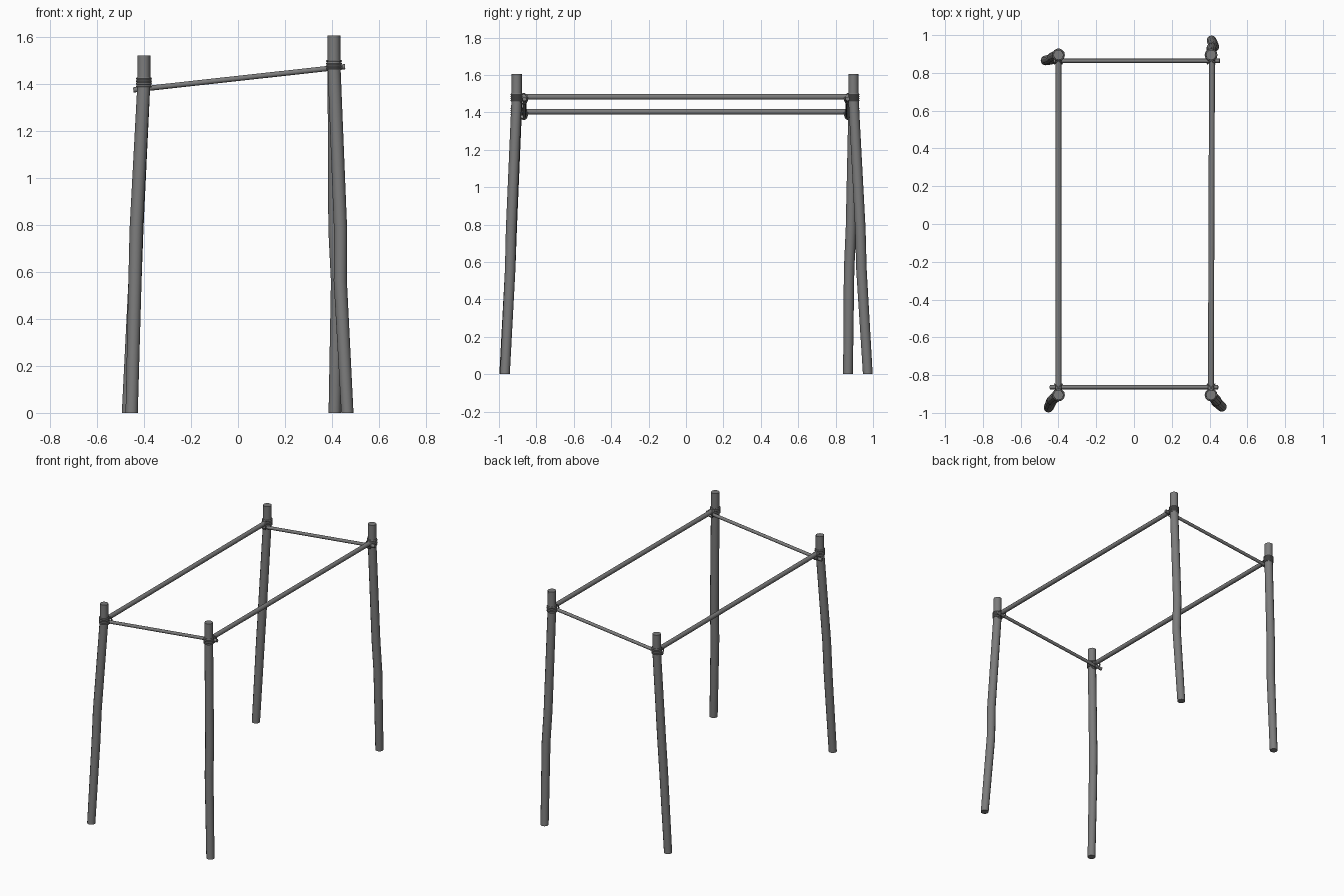
import bpy, math
from mathutils import Vector

if "Cube" in bpy.data.objects:
    bpy.data.objects.remove(bpy.data.objects["Cube"])

wood = bpy.data.materials.new("weathered grey wood")
wood.diffuse_color = (0.2, 0.2, 0.2, 1)
wood.use_nodes = True
wood.node_tree.nodes["Principled BSDF"].inputs["Base Color"].default_value = wood.diffuse_color


def finish(ob, name):
    ob.name = name
    ob.data.materials.clear()
    ob.data.materials.append(wood)
    bpy.ops.object.select_all(action='DESELECT')
    ob.select_set(True)
    bpy.context.view_layer.objects.active = ob
    bpy.ops.object.shade_smooth_by_angle(angle=math.radians(40))
    return ob


def pole(name, rings, sides=12):
    """Tapered pole through (x, y, z, radius) rings, cut square to its run."""
    pts = [Vector(r[:3]) for r in rings]
    run = pts[-1] - pts[0]
    upright = abs(run.z) > 1
    q = (Vector((0, 0, 1)) if upright else run.normalized()).to_track_quat('Z', 'Y')
    verts, faces = [], []
    for p, r in zip(pts, rings):
        for i in range(sides):
            a = 2 * math.pi * i / sides
            verts.append(p + q @ Vector((math.cos(a), math.sin(a), 0)) * r[3])
    for k in range(len(rings) - 1):
        for i in range(sides):
            j = (i + 1) % sides
            faces.append((k*sides + i, k*sides + j, (k+1)*sides + j, (k+1)*sides + i))
    faces.append(tuple(reversed(range(sides))))
    faces.append(tuple(range((len(rings)-1)*sides, len(rings)*sides)))
    me = bpy.data.meshes.new(name)
    me.from_pydata(verts, [], faces)
    ob = bpy.data.objects.new(name, me)
    bpy.context.collection.objects.link(ob)
    return finish(ob, name)


def ring(name, loc, direction, major, minor=0.005):
    q = Vector(direction).to_track_quat('Z', 'Y')
    bpy.ops.mesh.primitive_torus_add(major_segments=14, minor_segments=6, location=loc,
                                     rotation=q.to_euler(), major_radius=major, minor_radius=minor)
    return finish(bpy.context.object, name)


# Crooked posts: top, two bends and foot as (x, y)
posts = {
    "front_left": (1.52, (-0.40, -0.905), (-0.433, -0.932), (-0.438, -0.94), (-0.452, -0.972)),
    "front_right": (1.605, (0.408, -0.905), (0.436, -0.935), (0.435, -0.94), (0.465, -0.968)),
    "back_left": (1.52, (-0.40, 0.895), (-0.43, 0.882), (-0.438, 0.872), (-0.468, 0.866)),
    "back_right": (1.605, (0.408, 0.895), (0.412, 0.932), (0.423, 0.938), (0.411, 0.972)),
}
for name, (h, top, b2, b1, foot) in posts.items():
    left = "left" in name
    s = -1 if "front" in name else 1
    zc = 1.405 if left else 1.48
    pole(name + "_post", [(*foot, 0, 0.026), (*b1, 0.56, 0.028), (*b2, 0.78, 0.028),
                          (*top, zc, 0.0275), (*top, h, 0.027)])
    # rope lashing round the post
    for i in range(4):
        ring(name + "_post_lashing", (*top, zc - 0.017 + i * 0.011), (0, 0, 1), 0.028, 0.006)
    # rope lashing where the rails cross
    zb = 1.39 if left else 1.472
    for dx in (-1, 1):
        ring(name + "_cross_lashing", (top[0], s * 0.868, zb), (dx, 1, 0), 0.028, 0.004)

# Long side rails
pole("left_rail", [(-0.40, -0.885, 1.403, 0.0155), (-0.40, 0.885, 1.403, 0.0155)])
pole("right_rail", [(0.407, -0.885, 1.483, 0.0155), (0.413, 0.885, 1.483, 0.0155)])

# Sloping end rails
pole("front_rail", [(-0.445, -0.864, 1.373, 0.011), (0.445, -0.864, 1.471, 0.011)])
pole("back_rail", [(-0.425, 0.864, 1.375, 0.011), (0.455, 0.864, 1.472, 0.011)])
